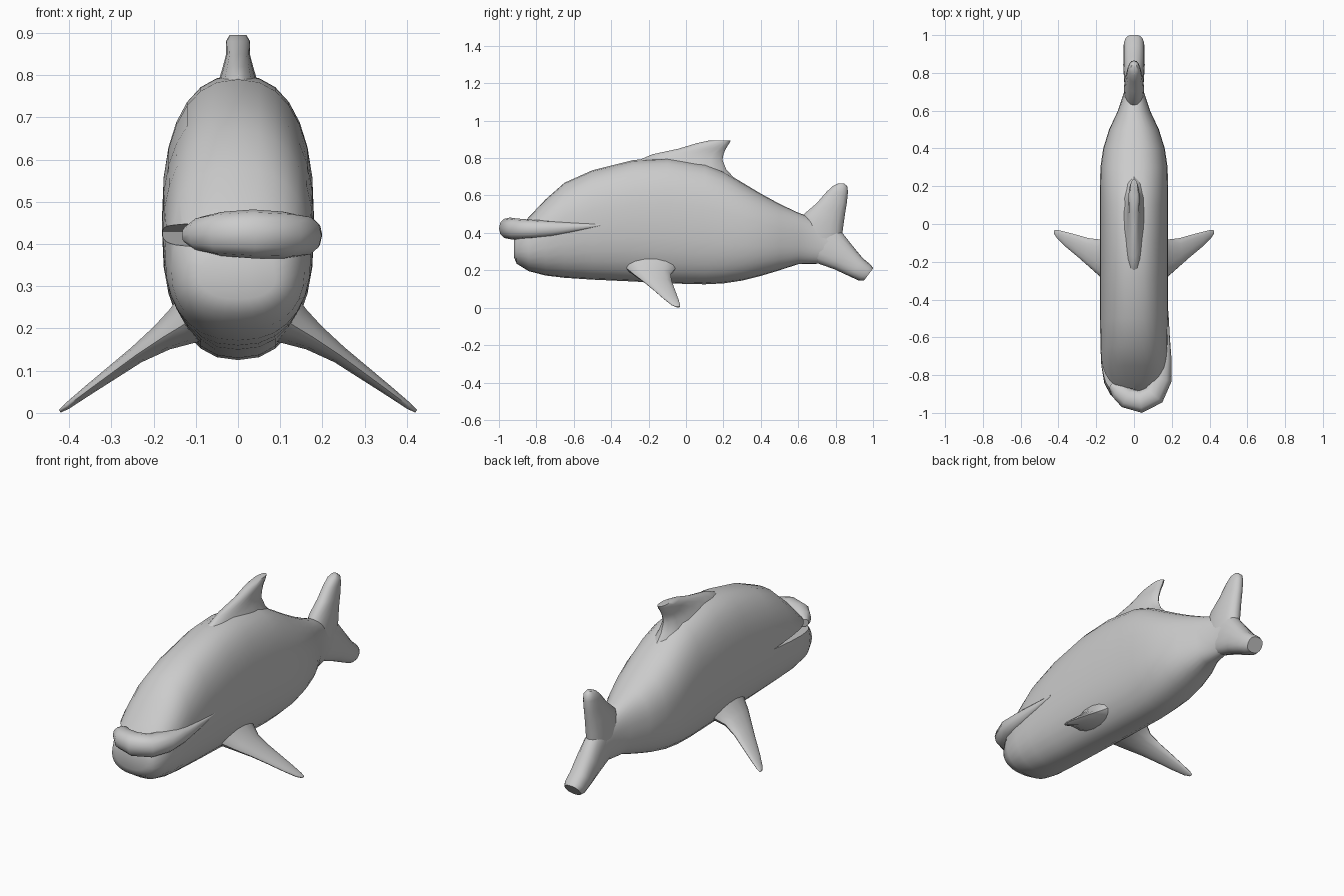
import bpy, bmesh, math
from mathutils import Vector

if "Cube" in bpy.data.objects:
    bpy.data.objects.remove(bpy.data.objects["Cube"])

skin = bpy.data.materials.new("grey_skin")
skin.diffuse_color = (0.6, 0.6, 0.6, 1)
skin.use_nodes = True
skin.node_tree.nodes["Principled BSDF"].inputs["Base Color"].default_value = skin.diffuse_color


def finish(name, bm):
    bmesh.ops.recalc_face_normals(bm, faces=bm.faces[:])
    mesh = bpy.data.meshes.new(name)
    bm.to_mesh(mesh)
    bm.free()
    mesh.materials.append(skin)
    ob = bpy.data.objects.new(name, mesh)
    bpy.context.collection.objects.link(ob)
    return ob


def smooth(ob):
    bpy.ops.object.select_all(action='DESELECT')
    ob.select_set(True)
    bpy.context.view_layer.objects.active = ob
    bpy.ops.object.shade_smooth_by_angle(angle=math.radians(45))


def loft(name, rings, sides=16, power=2.0):
    """Skin superellipse rings given as (centre, half axis u, half axis v)."""
    bm = bmesh.new()
    loops = []
    for centre, u, v in rings:
        loop = []
        for i in range(sides):
            a = 2 * math.pi * i / sides
            c, s = math.cos(a), math.sin(a)
            cu = math.copysign(abs(c) ** (2 / power), c)
            sv = math.copysign(abs(s) ** (2 / power), s)
            loop.append(bm.verts.new(Vector(centre) + Vector(u) * cu + Vector(v) * sv))
        loops.append(loop)
    for a, b in zip(loops, loops[1:]):
        for i in range(sides):
            j = (i + 1) % sides
            bm.faces.new((a[i], a[j], b[j], b[i]))
    bm.faces.new(loops[0])
    bm.faces.new(loops[-1])
    return finish(name, bm)


# Body: y, bottom, top, half width
stations = [
    (-.92, .27, .38, .09), (-.905, .235, .41, .125), (-.84, .195, .485, .158),
    (-.75, .172, .58, .173), (-.65, .16, .668, .178), (-.5, .15, .735, .18),
    (-.28, .14, .79, .18), (-.1, .13, .80, .18), (.1, .125, .77, .18),
    (.2, .13, .73, .18), (.3, .145, .67, .178), (.4, .17, .61, .163),
    (.5, .2, .555, .132), (.6, .233, .508, .085), (.7, .235, .47, .052),
    (.78, .25, .40, .05)]
body = loft("body", [((0, y, (b + t) / 2), (w, 0, 0), (0, 0, (t - b) / 2))
                     for y, b, t, w in stations], 28, 2.35)

# Open mouth: wedge cut from the left side
bm = bmesh.new()
sections = []
for x in (-.3, 0):
    sections.append([bm.verts.new((x, y, z)) for y, z in
                     ((-1.05, .38), (-.5, .428), (-1.05, .46))])
left, right = sections
bm.faces.new(left)
bm.faces.new(right)
for i in range(3):
    j = (i + 1) % 3
    bm.faces.new((left[i], left[j], right[j], right[i]))
cutter = finish("mouth_cutter", bm)
cutter.hide_render = True
mod = body.modifiers.new("mouth", 'BOOLEAN')
mod.operation = 'DIFFERENCE'
mod.solver = 'EXACT'
mod.object = cutter
bpy.context.view_layer.objects.active = body
bpy.ops.object.modifier_apply(modifier="mouth")
bpy.data.objects.remove(cutter)
smooth(body)

# Lip: swept round the snout, x, y, z, half width, half height
path = [(.174, -.46, .442, .008, .005), (.170, -.6, .43, .02, .025),
        (.155, -.72, .422, .045, .042), (.14, -.82, .42, .06, .05),
        (.105, -.905, .421, .06, .056), (.035, -.94, .424, .06, .058),
        (-.04, -.92, .424, .055, .052), (-.085, -.88, .423, .045, .042),
        (-.12, -.85, .422, .02, .02)]
rings = []
for i, (x, y, z, w, h) in enumerate(path):
    a, b = path[max(i - 1, 0)], path[min(i + 1, len(path) - 1)]
    side = Vector((b[1] - a[1], a[0] - b[0], 0)).normalized()
    rings.append(((x, y, z), side * w, (0, 0, h)))
smooth(loft("lip", rings, 12, 2.3))

# Dorsal fin: z, front y, rear y, half thickness
dorsal = [(.68, -.32, .27, .10), (.74, -.30, .215, .075), (.79, -.25, .195, .045),
          (.82, -.18, .2, .036), (.85, -.04, .213, .028), (.88, .06, .232, .029),
          (.895, .13, .24, .02)]
smooth(loft("dorsal_fin", [((0, (f + r) / 2, z), (t, 0, 0), (0, (r - f) / 2, 0))
                           for z, f, r, t in dorsal], 16))

# Upper tail lobe: z, front y, rear y, half thickness
upper = [(.36, .6, .832, .05), (.43, .6, .84, .053), (.5, .63, .85, .047),
         (.56, .70, .86, .04), (.62, .752, .866, .034), (.65, .785, .862, .028),
         (.665, .815, .845, .015)]
smooth(loft("upper_tail_lobe", [((0, (f + r) / 2, z), (t, 0, 0), (0, (r - f) / 2, 0))
                                for z, f, r, t in upper], 16, 2.2))

# Lower tail lobe: y, z, half length, half thickness
lower = [(.70, .36, .12, .048), (.77, .32, .105, .053), (.84, .27, .08, .057),
         (.91, .216, .06, .056), (.955, .188, .053, .054), (.976, .178, .042, .045)]
smooth(loft("lower_tail_lobe", [((0, y, z), (t, 0, 0), (0, .6 * h, .8 * h))
                                for y, z, h, t in lower], 16, 2.4))

# Flippers: x, y, z, half chord, half thickness
flipper = [(.09, -.19, .235, .16, .07), (.135, -.185, .205, .125, .05),
           (.18, -.18, .178, .098, .034), (.24, -.15, .138, .075, .022),
           (.30, -.115, .094, .057, .017), (.36, -.082, .05, .04, .012),
           (.405, -.055, .016, .024, .008), (.422, -.043, .004, .01, .004)]
for side, label in ((1, "right"), (-1, "left")):
    smooth(loft(label + "_flipper",
                [((side * x, y, z), (0, c, 0), (side * .55 * t, 0, .83 * t))
                 for x, y, z, c, t in flipper], 14))
